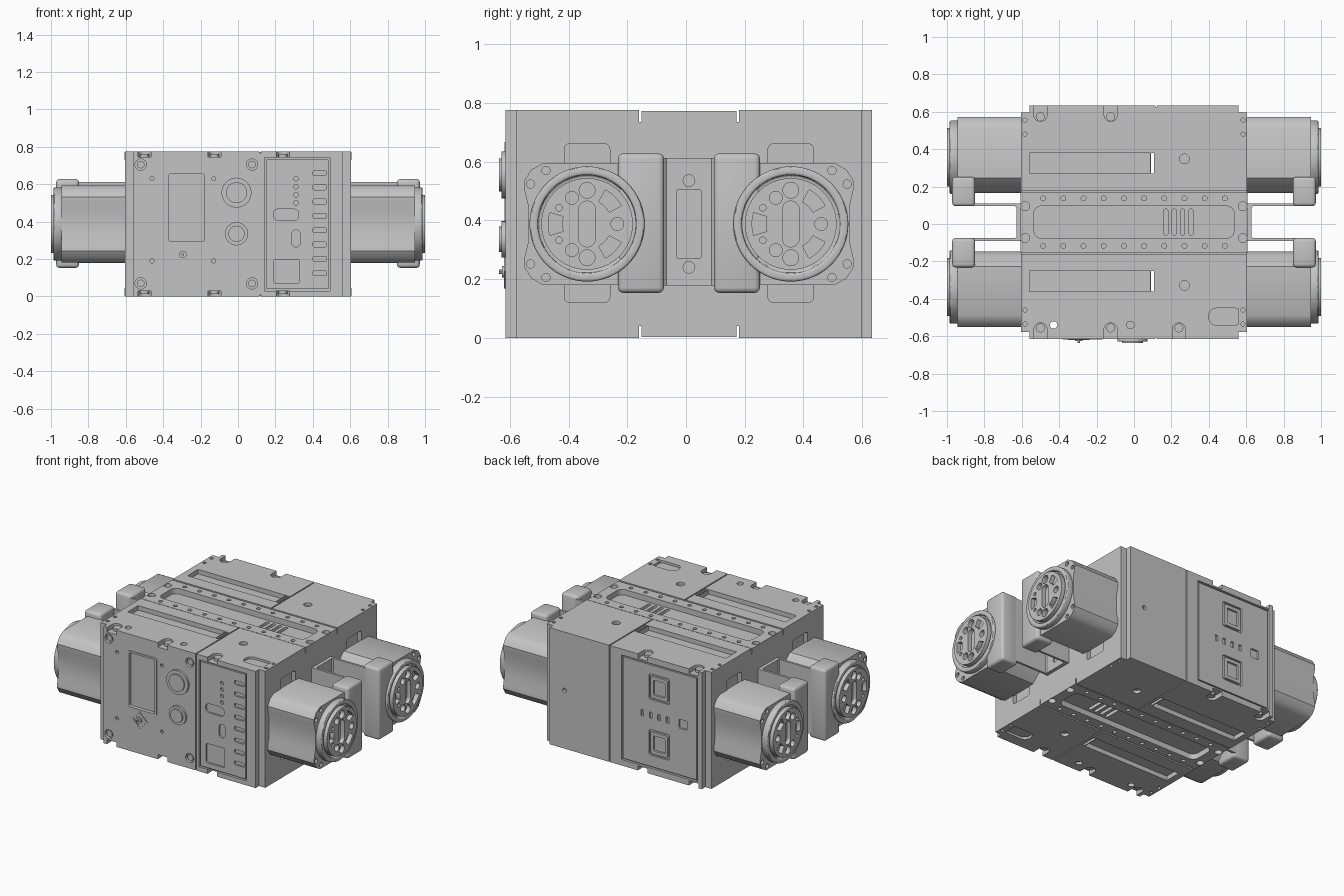
import bpy, bmesh, math

if "Cube" in bpy.data.objects:
    bpy.data.objects.remove(bpy.data.objects["Cube"])

grey = bpy.data.materials.new("machined grey")
grey.use_nodes = True
grey.diffuse_color = (0.55, 0.55, 0.55, 1)
grey.node_tree.nodes["Principled BSDF"].inputs["Base Color"].default_value = (0.55, 0.55, 0.55, 1)

H, CY, FRONT, BACK = 0.775, 0.01, -0.614, 0.634
MID = H / 2


# ---- profiles ----
def rect(u0, u1, v0, v1):
    return [(u0, v0), (u1, v0), (u1, v1), (u0, v1)]


def disc(u, v, r, n=32):
    return [(u + r * math.cos(2 * math.pi * i / n), v + r * math.sin(2 * math.pi * i / n)) for i in range(n)]


def rounded(u, v, w, h, r, n=5):
    pts = []
    for k, (su, sv) in enumerate(((1, 1), (-1, 1), (-1, -1), (1, -1))):
        for i in range(n + 1):
            a = math.pi / 2 * (k + i / n)
            pts.append((u + su * (w / 2 - r) + r * math.cos(a), v + sv * (h / 2 - r) + r * math.sin(a)))
    return pts


def bean(u, v, r0, r1, mid, half, n=8):
    angles = [math.radians(mid - half + 2 * half * i / n) for i in range(n + 1)]
    return ([(u + r1 * math.cos(a), v + r1 * math.sin(a)) for a in angles]
            + [(u + r0 * math.cos(a), v + r0 * math.sin(a)) for a in reversed(angles)])


# ---- solids: each is (profile, axis, start, end) ----
def make_mesh(name, solids):
    bm = bmesh.new()
    for pts, axis, a, b in solids:
        place = {"x": lambda u, v, d: (d, u, v), "y": lambda u, v, d: (u, d, v), "z": lambda u, v, d: (u, v, d)}[axis]
        lo = [bm.verts.new(place(u, v, a)) for u, v in pts]
        hi = [bm.verts.new(place(u, v, b)) for u, v in pts]
        bm.faces.new(lo)
        bm.faces.new(hi)
        for i in range(len(pts)):
            j = (i + 1) % len(pts)
            bm.faces.new((lo[i], lo[j], hi[j], hi[i]))
    bmesh.ops.recalc_face_normals(bm, faces=bm.faces)
    me = bpy.data.meshes.new(name)
    bm.to_mesh(me)
    bm.free()
    ob = bpy.data.objects.new(name, me)
    bpy.context.collection.objects.link(ob)
    return ob


def part(name, solids, *cut_groups, bevel=0):
    ob = make_mesh(name, solids)
    cutters = []
    for group in cut_groups:
        cutter = make_mesh("cutter", group)
        cutter.hide_render = True
        cutters.append(cutter)
        mod = ob.modifiers.new("cut", "BOOLEAN")
        mod.operation, mod.solver, mod.object, mod.use_self = "DIFFERENCE", "EXACT", cutter, True
    if bevel:
        mod = ob.modifiers.new("bevel", "BEVEL")
        mod.width, mod.segments = bevel, 3
    bpy.context.view_layer.update()
    evaluated = ob.evaluated_get(bpy.context.evaluated_depsgraph_get())
    me = bpy.data.meshes.new_from_object(evaluated)
    ob.modifiers.clear()
    ob.data = me
    for cutter in cutters:
        bpy.data.objects.remove(cutter)
    me.materials.clear()
    me.materials.append(grey)
    me.shade_smooth()
    me.set_sharp_from_angle(angle=math.radians(30))


def both(pts, depth):
    """Cut into top and bottom alike."""
    return [(pts, "z", H - depth, H + 0.05), (pts, "z", -0.05, depth)]


def front(pts, depth):
    return (pts, "y", FRONT - 0.05, FRONT + depth)


def back(pts, depth):
    return (pts, "y", BACK - depth, BACK + 0.05)


# ---- body: two housings with a seam between them ----
channel = both(rect(-0.8, 0.8, CY - 0.17, CY + 0.17), 0.04)
notches = [(x, FRONT) for x in (-0.5, -0.125, 0.24)] + [(x, BACK) for x in (-0.5, -0.125)]
corners = [(x, z) for x in (-0.52, 0.075) for z in (0.07, 0.705)]
wide, narrow = [], []
for x, y in notches:
    (wide if x < 0.1 else narrow).extend(both(rounded(x, y, 0.07, 0.17, 0.034), 0.03))
gaps = []
for t in (-1, 1):
    y0, y1 = sorted((CY + t * 0.26, CY + t * 0.37))
    wide += both(rect(-0.7, 0.085, y0, y1), 0.03)
    gaps.append((rect(0.09, 0.108, y0, y1), "z", -0.1, H + 0.1))
    narrow += both(disc(0.27, CY + t * 0.338, 0.026), 0.02)
wide += both(disc(-0.02, -0.54, 0.02), 0.02)
gaps.append((disc(-0.43, -0.54, 0.02), "z", -0.1, H + 0.1))
faces = [front(disc(x, z, 0.03), 0.02) for x, z in corners]
faces += [front(disc(x, z, 0.011, 12), 0.02) for x in (-0.46, -0.13) for z in (0.19, 0.63)]
faces += [front(rect(-0.38, -0.17, 0.285, 0.665), 0.02), back(rect(-0.53, 0.03, 0.04, 0.735), 0.015)]
part("wide_housing", [(rect(-0.56, 0.116, FRONT, BACK), "z", 0, H)], channel, wide, gaps, faces)

narrow += both(rounded(0.49, -0.495, 0.18, 0.09, 0.04), 0.015)
narrow += [front(rect(0.143, 0.492, 0.03, 0.742), 0.015), back(disc(0.45, MID, 0.014, 16), 0.02)]
vents = []
for x in (0.17, 0.215, 0.26, 0.305):
    vents += both(rounded(x, CY, 0.022, 0.14, 0.01), 0.09)
part("narrow_housing", [(rect(0.123, 0.56, FRONT, BACK), "z", 0, H)], channel, narrow, vents)
part("seam_gasket", [(rect(0.115, 0.124, FRONT + 0.008, BACK - 0.008), "z", 0.008, H - 0.008)], channel)

screws = []
for x, y in notches:
    screws += [(disc(x, y * 0.905, 0.024, 20), "z", a, b) for a, b in ((H - 0.035, H - 0.012), (0.012, 0.035))]
screws += [(disc(x, z, 0.02, 20), "y", FRONT + 0.006, FRONT + 0.03) for x, z in corners]
part("body_screws", screws)

# ---- centre strips, top and bottom ----
for name, z0, z1 in (("top_strip", H - 0.045, H - 0.003), ("bottom_strip", 0.003, 0.045)):
    holes = [(rounded(0, CY, 1.07, 0.172, 0.04), "z", -1, 1)]
    for t in (-1, 1):
        holes += [(disc(-0.486 + 0.108 * i, CY + t * 0.127, 0.013, 14), "z", -1, 1) for i in range(10)]
        holes += [(disc(s * 0.582, CY + t * 0.085, 0.024, 20), "z", -1, 1) for s in (-1, 1)]
    part(name, [(rect(-0.606, 0.606, CY - 0.162, CY + 0.162), "z", z0, z1)], holes)

# ---- front control face ----
part("display_frame", [(rounded(-0.275, 0.475, 0.215, 0.385, 0.012), "y", FRONT - 0.004, FRONT + 0.02)],
     [(rounded(-0.275, 0.475, 0.19, 0.36, 0.01), "y", -1, 0)])
for name, z, r in (("large_button", 0.555, 0.08), ("small_button", 0.335, 0.062)):
    part(name, [(disc(-0.008, z, r), "y", FRONT - 0.014, FRONT + 0.01),
                (disc(-0.008, z, r * 0.7), "y", FRONT - 0.023, FRONT - 0.013)])
part("diamond_socket", [(disc(-0.295, 0.225, 0.058, 4), "y", FRONT - 0.006, FRONT + 0.01)],
     [(disc(-0.295, 0.225, 0.044, 4), "y", -1, FRONT - 0.001)])
part("socket_pin", [(disc(-0.295, 0.225, 0.02, 16), "y", FRONT - 0.012, FRONT + 0.01),
                    (disc(-0.295, 0.225, 0.007, 12), "y", FRONT - 0.023, FRONT - 0.01)])

ports = [rounded(0.437, 0.66 - 0.0764 * i, 0.072, 0.026, 0.008) for i in range(8)]
ports += [disc(0.31, 0.63 - 0.043 * i, 0.012, 14) for i in range(4)]
ports += [rounded(0.257, 0.437, 0.135, 0.06, 0.024), rounded(0.31, 0.31, 0.044, 0.09, 0.02),
          rounded(0.26, 0.135, 0.138, 0.128, 0.012)]
part("front_port_panel", [(rect(0.152, 0.483, 0.039, 0.733), "y", FRONT + 0.003, FRONT + 0.02)],
     [(p, "y", -1, FRONT + 0.016) for p in ports])

# ---- rear socket panel ----
sockets = [rounded(-0.245, z, 0.15, 0.17, 0.012) for z in (0.58, 0.21)]
sockets += [rounded(-0.12 - 0.062 * i, 0.39, 0.02, 0.04, 0.004) for i in range(4)]
sockets.append(rounded(-0.42, 0.39, 0.06, 0.06, 0.006))
part("rear_socket_panel", [(rect(-0.52, 0.02, 0.05, 0.725), "y", BACK - 0.02, BACK - 0.003)],
     [(p, "y", BACK - 0.017, 1) for p in sockets])
for z in (0.58, 0.21):
    part("rear_socket", [(rounded(-0.245, z, 0.125, 0.145, 0.01), "y", BACK - 0.02, BACK - 0.001)],
         [(rounded(-0.245, z, 0.085, 0.1, 0.008), "y", BACK - 0.015, 1)])

# ---- side plates, motors and brackets ----
half = [(-0.19, 0.1), (-0.17, 0.15), (-0.11, 0.207), (0.15, 0.207), (0.19, 0.185), (0.215, 0.145), (0.213, 0.115), (0.2, 0.06)]
for s, side in ((1, "left"), (-1, "right")):
    slots = [(rounded(CY + t * 0.347, MID + 0.003, 0.155, 0.54, 0.018), "x", s * 0.575, s * 0.7) for t in (-1, 1)]
    pins = []
    for t in (-1, 1):
        for d in (0.47, 0.545):
            pins += both(disc(s * 0.583, CY + t * d, 0.011, 12), 0.015)
    part(side + "_plate", [(rect(-0.578, 0.597, 0, H), "x", s * 0.56, s * 0.605)], channel + slots + pins)

    # U bracket holding the two motors
    outline = [(0.605, 0.1), (0.87, 0.1), (0.87, 0.085), (0.635, 0.085), (0.628, 0.077)]
    u_shape = [(s * x, CY + y) for x, y in outline] + [(s * x, CY - y) for x, y in reversed(outline)]
    part(side + "_bracket", [(u_shape, "z", 0.178, 0.612)],
         [(rounded(CY, MID, 0.085, 0.235, 0.01), "x", s * 0.62, s * 0.7)]
         + [(disc(CY, z, 0.02, 16), "x", s * 0.618, s * 0.7) for z in (0.24, 0.535)])

    for t, end in ((1, "rear"), (-1, "front")):
        name, y = f"{side}_{end}_motor", CY + t * 0.347
        shape = [(y + t * u, MID + v) for u, v in half] + [(y + t * u, MID - v) for u, v in reversed(half)]
        bolts = [(y + t * u, MID + q * v) for u, v in ((0.192, 0.136), (0.14, 0.182)) for q in (-1, 1)]
        part(name + "_housing", [(shape, "x", s * 0.6, s * 0.945)],
             [(disc(u, v, 0.014, 16), "x", s * 0.93, s) for u, v in bolts])
        part(name + "_ring", [(disc(y, MID, 0.196, 64), "x", s * 0.94, s * 0.986)],
             [(disc(y, MID, 0.167, 64), "x", s * 0.966, s * 1.1)], bevel=0.008)
        # output wheel with pockets and screw holes
        pockets = [rounded(y, MID, 0.056, 0.156, 0.027)]
        pockets += [bean(y, MID, 0.085, 0.132, a, 17) for a in (45, 180, -45)]
        for a, r, size in ((90, 0.115, 0.027), (270, 0.115, 0.027), (0, 0.103, 0.022), (120, 0.103, 0.022),
                           (240, 0.103, 0.022), (150, 0.11, 0.011), (210, 0.11, 0.011)):
            a = math.radians(a)
            pockets.append(disc(y + r * math.cos(a), MID + r * math.sin(a), size, 20))
        part(name + "_wheel", [(disc(y, MID, 0.156, 64), "x", s * 0.955, s)],
             [(p, "x", s * 0.972, s * 1.1) for p in pockets])
        # clamp block on the inner side
        y0, y1 = sorted((CY + t * 0.085, CY + t * 0.242))
        part(name + "_clamp", [(rect(y0, y1, 0.153, 0.628), "x", s * 0.85, s * 0.972)], bevel=0.018)
